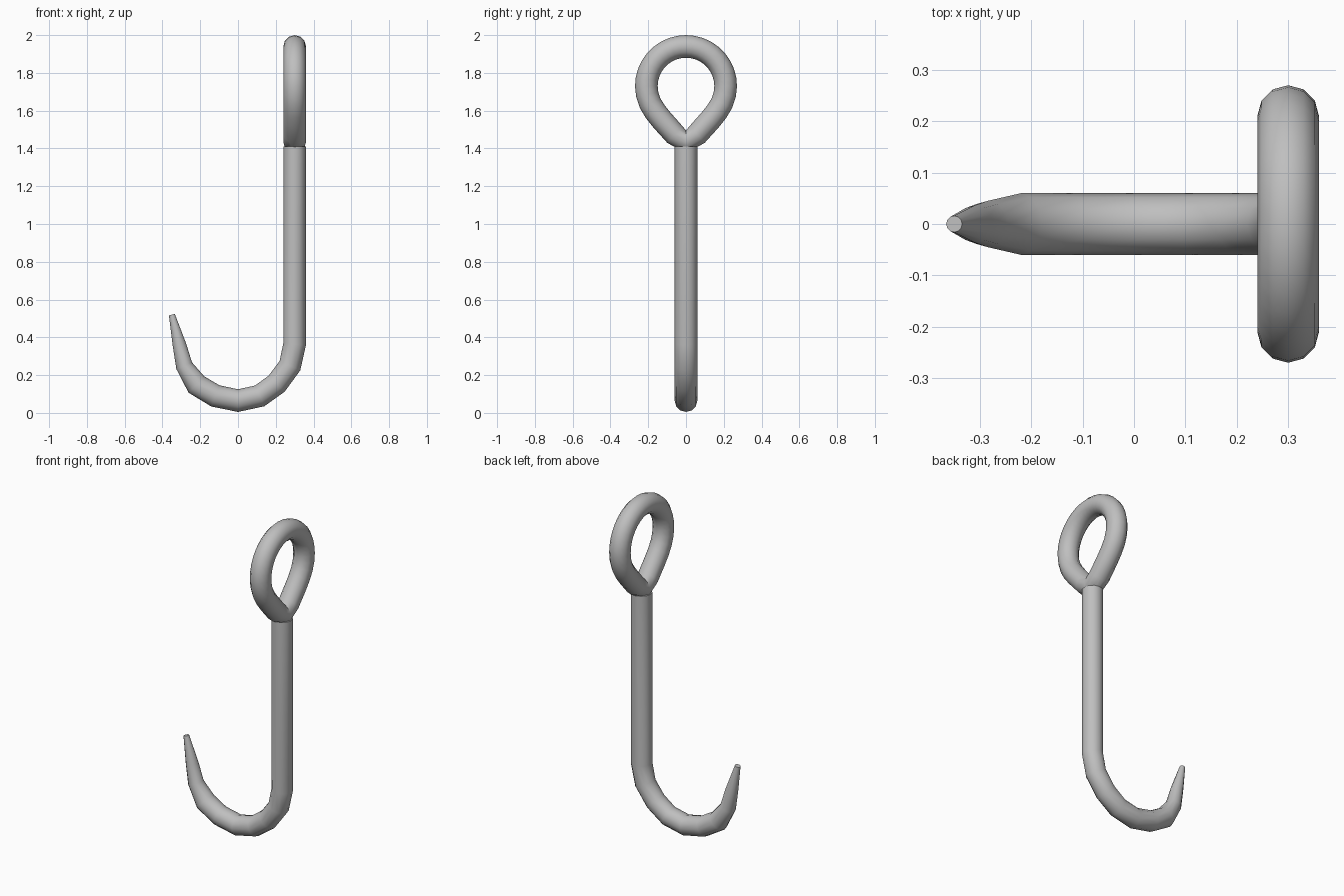
import bpy, bmesh, math
from mathutils import Vector

SIDES = 12
RADIUS = 0.06

cube = bpy.data.objects.get("Cube")
if cube:
    bpy.data.objects.remove(cube, do_unlink=True)

# Plain grey metal
steel = bpy.data.materials.new("grey_steel")
steel.use_nodes = True
colour = (0.52, 0.52, 0.52, 1)
steel.diffuse_color = colour
steel.node_tree.nodes["Principled BSDF"].inputs["Base Color"].default_value = colour


def tube(name, points, radii, side_axis, closed=False):
    """Sweep a round section along a planar path; side_axis is the plane normal."""
    bm = bmesh.new()
    count = len(points)
    rings = []
    for i, point in enumerate(points):
        before = points[i - 1] if i or closed else point
        after = points[(i + 1) % count] if i < count - 1 or closed else point
        tangent = ((point - before).normalized() + (after - point).normalized()).normalized()
        normal = tangent.cross(side_axis)
        ring = []
        for k in range(SIDES):
            a = math.tau * k / SIDES
            offset = normal * math.cos(a) + side_axis * math.sin(a)
            ring.append(bm.verts.new(point + offset * radii[i]))
        rings.append(ring)
    pairs = list(zip(rings, rings[1:]))
    if closed:
        pairs.append((rings[-1], rings[0]))
    else:
        bm.faces.new(rings[0])
        bm.faces.new(rings[-1])
    for a, b in pairs:
        for k in range(SIDES):
            n = (k + 1) % SIDES
            bm.faces.new((a[k], a[n], b[n], b[k]))
    bmesh.ops.recalc_face_normals(bm, faces=bm.faces)
    mesh = bpy.data.meshes.new(name)
    bm.to_mesh(mesh)
    bm.free()
    mesh.materials.append(steel)
    obj = bpy.data.objects.new(name, mesh)
    bpy.context.collection.objects.link(obj)
    bpy.ops.object.select_all(action="DESELECT")
    obj.select_set(True)
    bpy.context.view_layer.objects.active = obj
    bpy.ops.object.shade_smooth_by_angle(angle=math.radians(50))
    return obj


# Straight shank running into the bend and the tapered point
path = [(0.3, 1.41), (0.3, 0.365), (0.275, 0.25), (0.205, 0.155), (0.115, 0.09),
        (0, 0.065), (-0.12, 0.09), (-0.22, 0.15), (-0.285, 0.25),
        (-0.31, 0.36), (-0.35, 0.52)]
taper = [0.045, 0.036, 0.016]
radii = [RADIUS] * (len(path) - len(taper)) + taper
tube("hook_shank", [Vector((x, 0, z)) for x, z in path], radii, Vector((0, 1, 0)))

# Teardrop eye: half circle on top, narrowing to the shank
centre_z, eye_radius, steps = 1.73, 0.21, 18
arc = [(eye_radius * math.cos(math.pi * i / steps),
        centre_z + eye_radius * math.sin(math.pi * i / steps)) for i in range(steps + 1)]
lower = [(0.205, 1.685), (0.19, 1.64), (0.163, 1.595), (0.127, 1.55), (0.06, 1.475)]
loop = arc + [(-y, z) for y, z in lower] + [(0, 1.435)] + lower[::-1]
tube("hook_eye", [Vector((0.3, y, z)) for y, z in loop], [RADIUS] * len(loop),
     Vector((1, 0, 0)), closed=True)
